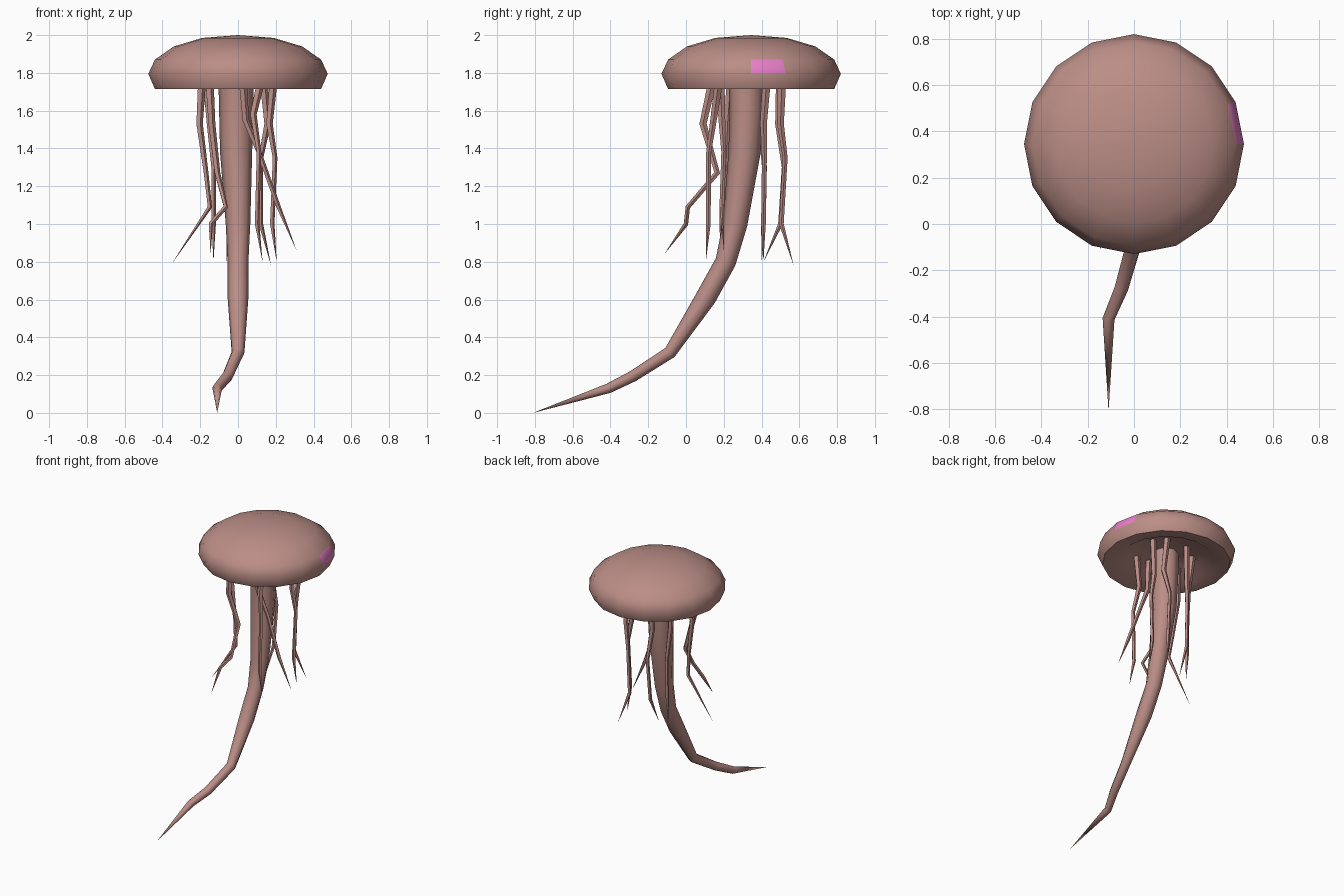
import bpy, bmesh, math
from mathutils import Vector

if "Cube" in bpy.data.objects:
    bpy.data.objects.remove(bpy.data.objects["Cube"])


def material(name, rgb):
    m = bpy.data.materials.new(name)
    m.diffuse_color = (*rgb, 1.0)
    m.use_nodes = True
    m.node_tree.nodes["Principled BSDF"].inputs["Base Color"].default_value = m.diffuse_color
    return m


flesh = material("dusty_rose", (0.50, 0.27, 0.24))
pink = material("bright_pink", (0.82, 0.22, 0.60))


def finish(bm, name, angle, mats):
    bmesh.ops.recalc_face_normals(bm, faces=bm.faces[:])
    me = bpy.data.meshes.new(name)
    bm.to_mesh(me)
    bm.free()
    for m in mats:
        me.materials.append(m)
    me.shade_smooth()
    me.set_sharp_from_angle(angle=math.radians(angle))
    ob = bpy.data.objects.new(name, me)
    bpy.context.collection.objects.link(ob)
    return ob


def loft(bm, rings):
    """Join rings of vertices; a ring of one vertex is a pole."""
    faces = []
    for a, b in zip(rings, rings[1:]):
        n = max(len(a), len(b))
        row = []
        for i in range(n):
            j = (i + 1) % n
            if len(a) == 1:
                row.append(bm.faces.new((a[0], b[i], b[j])))
            elif len(b) == 1:
                row.append(bm.faces.new((a[i], a[j], b[0])))
            else:
                row.append(bm.faces.new((a[i], a[j], b[j], b[i])))
        faces.append(row)
    return faces


def tube(name, path, radii, sides):
    """Tapering tube along a path; zero radius gives a point."""
    bm = bmesh.new()
    pts = [Vector(p) for p in path]
    rings = []
    for i, p in enumerate(pts):
        if radii[i] == 0:
            rings.append([bm.verts.new(p)])
            continue
        a = (p - pts[i - 1]).normalized() if i else Vector()
        b = (pts[i + 1] - p).normalized() if i + 1 < len(pts) else Vector()
        t = (a + b).normalized()
        u = Vector((1, 0, 0))
        u = (u - t * u.dot(t)).normalized()
        v = t.cross(u)
        rings.append([bm.verts.new(p + radii[i] * (u * math.cos(k) + v * math.sin(k)))
                      for k in (2 * math.pi * s / sides for s in range(sides))])
    bm.faces.new(rings[0])
    loft(bm, rings)
    return finish(bm, name, 60, [flesh])


# Bell: turned profile with a hollow underside
CY, SIDES = 0.345, 16
profile = [(0, 2.0), (0.19, 1.985), (0.34, 1.94), (0.44, 1.87), (0.475, 1.795),
           (0.44, 1.715), (0.33, 1.73), (0.25, 1.78), (0, 1.80)]
bm = bmesh.new()
rings = []
for r, z in profile:
    n = SIDES if r else 1
    rings.append([bm.verts.new((r * math.cos(2 * math.pi * k / SIDES),
                                CY + r * math.sin(2 * math.pi * k / SIDES), z))
                  for k in range(n)])
bands = loft(bm, rings)
# One pink patch on the right side
bands[3][0].material_index = 1
finish(bm, "bell", 55, [flesh, pink])

# Long central arm
tube("central_arm",
     [(-0.01, 0.32, 1.82), (-0.01, 0.32, 1.6), (-0.01, 0.31, 1.38), (0, 0.26, 1.0),
      (0, 0.21, 0.8), (0, 0.105, 0.61), (0, -0.085, 0.32), (-0.055, -0.28, 0.195),
      (-0.11, -0.41, 0.13), (-0.11, -0.81, 0.0)],
     [0.095, 0.09, 0.085, 0.065, 0.055, 0.055, 0.034, 0.03, 0.026, 0], 8)

# Thin tentacles hanging in a ring
tentacles = [
    [(-0.155, 0.15, 1.8), (-0.14, 0.09, 1.53), (-0.11, 0.165, 1.27),
     (-0.065, 0.01, 1.09), (-0.145, 0.0, 1.0), (-0.145, -0.115, 0.84)],
    [(-0.19, 0.24, 1.8), (-0.205, 0.22, 1.53), (-0.17, 0.21, 1.27),
     (-0.15, 0.19, 1.09), (-0.35, 0.18, 0.79)],
    [(-0.17, 0.42, 1.8), (-0.15, 0.40, 1.53), (-0.13, 0.415, 1.3),
     (-0.13, 0.41, 1.0), (-0.13, 0.40, 0.80)],
    [(-0.05, 0.5, 1.8), (-0.06, 0.49, 1.53), (-0.04, 0.52, 1.3),
     (-0.05, 0.50, 1.0), (-0.06, 0.41, 0.80)],
    [(0.13, 0.51, 1.8), (0.155, 0.50, 1.53), (0.12, 0.525, 1.35),
     (0.12, 0.505, 1.0), (0.175, 0.57, 0.78)],
    [(0.19, 0.43, 1.8), (0.165, 0.41, 1.53), (0.195, 0.415, 1.35),
     (0.18, 0.41, 1.0), (0.205, 0.41, 0.80)],
    [(0.13, 0.18, 1.8), (0.08, 0.15, 1.58), (0.11, 0.12, 1.38),
     (0.10, 0.118, 1.0), (0.13, 0.105, 0.80)],
    [(0.02, 0.18, 1.8), (0.04, 0.19, 1.55), (0.11, 0.20, 1.38),
     (0.21, 0.19, 1.1), (0.31, 0.2, 0.86)],
]
for i, path in enumerate(tentacles):
    n = len(path) - 1
    radii = [0.024 * (1 - 0.65 * k / (n - 1)) if k < n else 0 for k in range(n + 1)]
    radii = [max(r, 0.013) if r else 0 for r in radii]
    tube(f"tentacle_{i + 1}", path, radii, 5)
